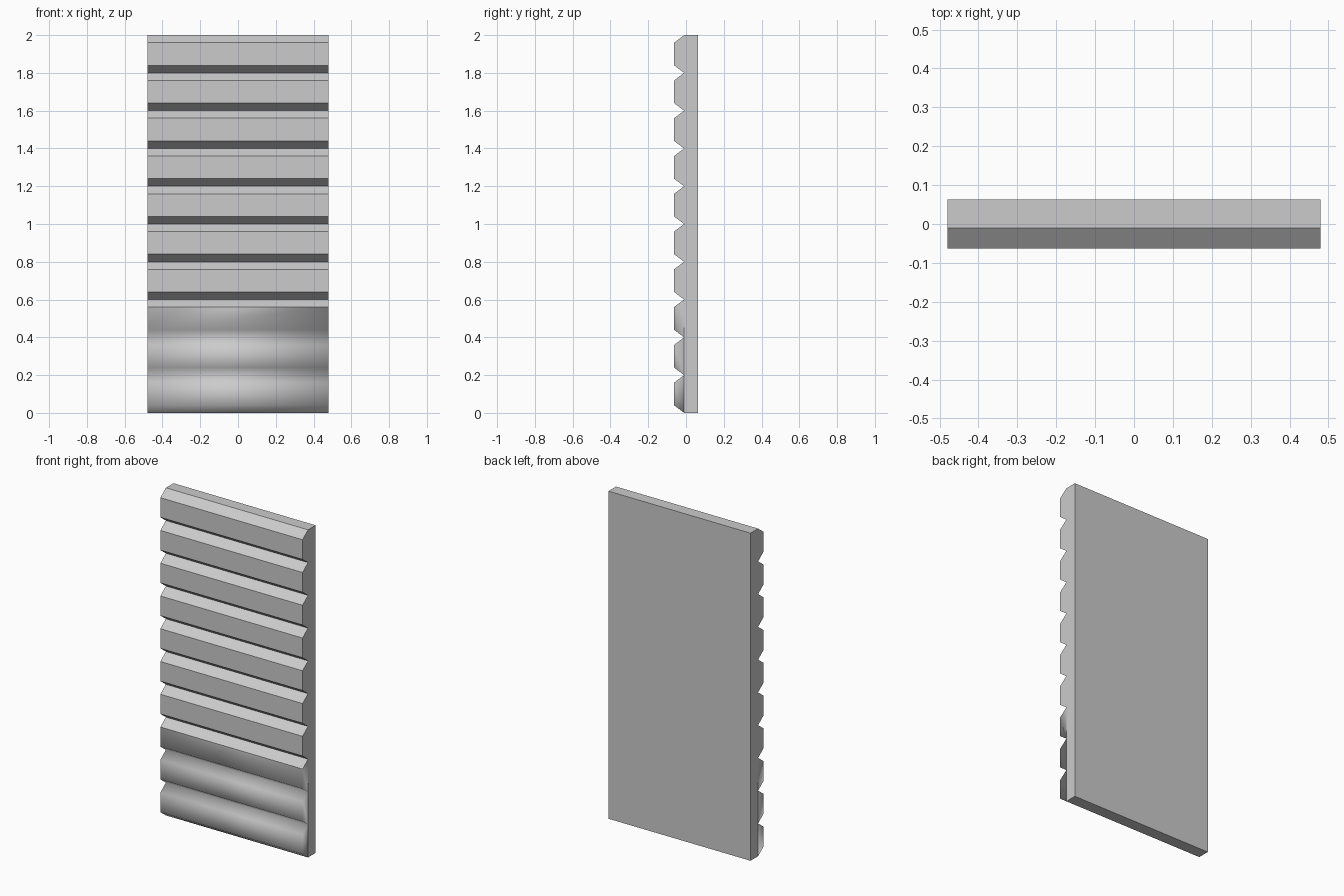
import bpy
import bmesh

if "Cube" in bpy.data.objects:
    bpy.data.objects.remove(bpy.data.objects["Cube"])

HALF_W = 0.48
FRONT, GROOVE, BACK = -0.063, -0.01, 0.063
BOARDS, PITCH, BEVEL = 10, 0.2, 0.04
SOFT_BOARDS = 3          # lowest boards are smooth shaded

bm = bmesh.new()


def pair(y, z):
    """Left and right vertex of one profile point."""
    return [bm.verts.new((x, y, z)) for x in (-HALF_W, HALF_W)]


def strip(a, b, smooth=False):
    """Full-width face between two profile points."""
    bm.faces.new((a[0], a[1], b[1], b[0])).smooth = smooth


# Groove lines shared by neighbouring boards
grooves = [pair(GROOVE, i * PITCH) for i in range(BOARDS + 1)]

# Bevelled boards with their end caps
for i in range(BOARDS):
    low, high = grooves[i], grooves[i + 1]
    f_low = pair(FRONT, i * PITCH + BEVEL)
    f_high = pair(FRONT, (i + 1) * PITCH - BEVEL)
    soft = i < SOFT_BOARDS
    strip(low, f_low, soft)
    strip(f_low, f_high, soft)
    strip(f_high, high, soft and i < SOFT_BOARDS - 1)
    for s in (0, 1):
        bm.faces.new((low[s], f_low[s], f_high[s], high[s])).smooth = soft

# Backing slab: bottom, back, top and sides
b_low, b_high = pair(BACK, 0), pair(BACK, BOARDS * PITCH)
strip(b_low, grooves[0])
strip(b_high, b_low)
strip(grooves[-1], b_high)
for s in (0, 1):
    bm.faces.new([g[s] for g in grooves] + [b_high[s], b_low[s]])

bmesh.ops.recalc_face_normals(bm, faces=bm.faces[:])
mesh = bpy.data.meshes.new("siding_panel")
bm.to_mesh(mesh)
bm.free()
panel = bpy.data.objects.new("siding_panel", mesh)
bpy.context.collection.objects.link(panel)
